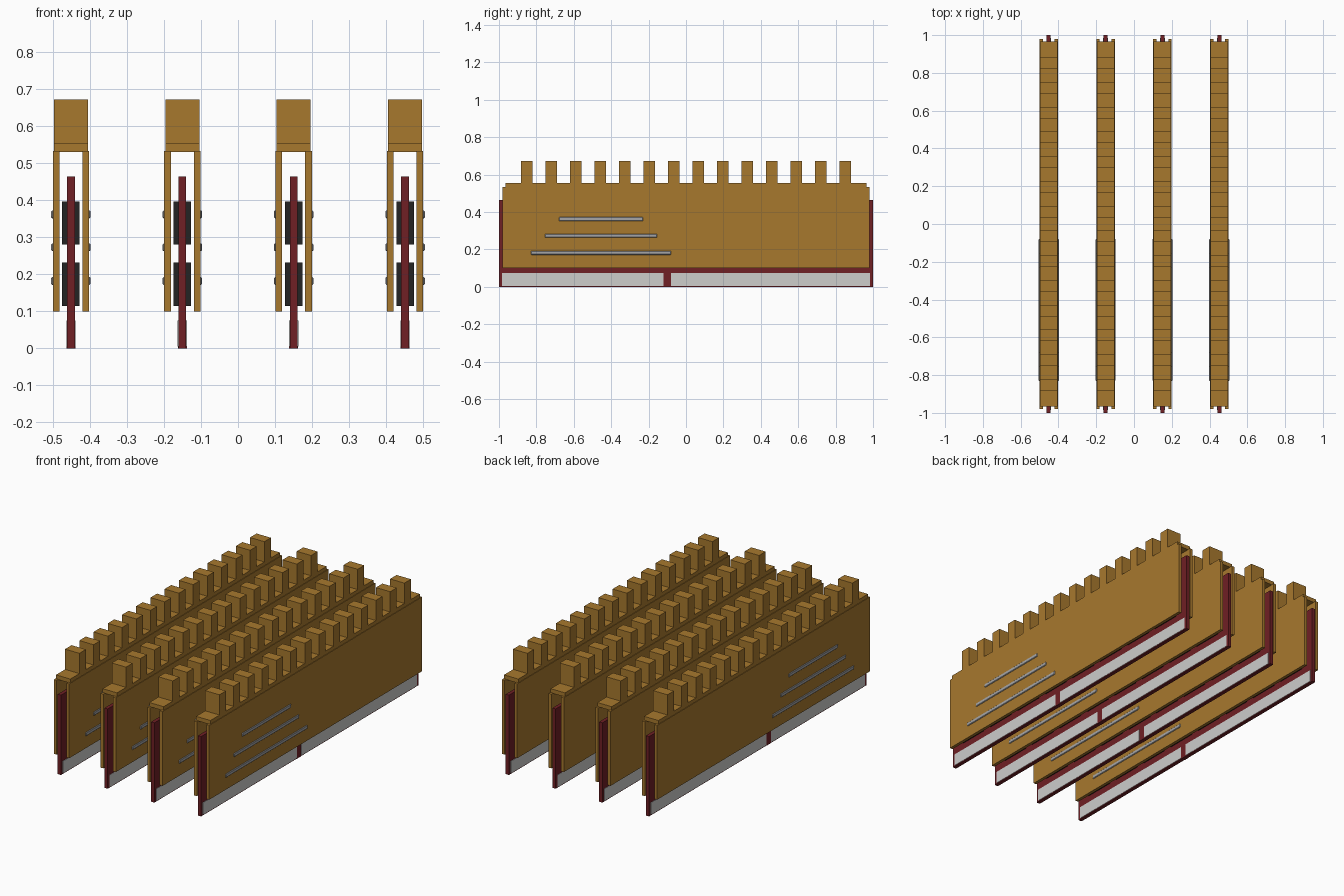
import bpy
import bmesh
from mathutils import Matrix, Vector

if "Cube" in bpy.data.objects:
    bpy.data.objects.remove(bpy.data.objects["Cube"])


def material(name, rgb):
    mat = bpy.data.materials.new(name)
    mat.use_nodes = True
    mat.diffuse_color = (*rgb, 1)
    mat.node_tree.nodes["Principled BSDF"].inputs["Base Color"].default_value = (*rgb, 1)
    return mat


GOLD = material("bronze gold", (0.39, 0.19, 0.027))
RED = material("dark red", (0.16, 0.014, 0.018))
BLACK = material("chip black", (0.017, 0.017, 0.017))
PALE = material("pale contact grey", (0.61, 0.61, 0.60))
GREY = material("bar grey", (0.38, 0.38, 0.39))


def boxes(name, mat, ranges, x, bevel=0):
    """One object made of boxes, each given as x, y and z ranges."""
    bm = bmesh.new()
    for spans in ranges:
        centre = Vector([(a + b) / 2 for a, b in spans])
        size = [b - a for a, b in spans]
        bmesh.ops.create_cube(
            bm, size=1,
            matrix=Matrix.Translation(centre) @ Matrix.Diagonal((*size, 1)))
    mesh = bpy.data.meshes.new(name)
    bm.to_mesh(mesh)
    bm.free()
    mesh.materials.append(mat)
    obj = bpy.data.objects.new(name, mesh)
    obj.location.x = x
    bpy.context.collection.objects.link(obj)
    if bevel:
        mod = obj.modifiers.new("soft edges", "BEVEL")
        mod.width = bevel
        mod.segments = 1
    return obj


def both_sides(inner, outer):
    return [(inner, outer), (-outer, -inner)]


TEETH, PITCH = 14, 0.131
CHIPS, CHIP_PITCH = 8, 0.235
BARS = [(0.362, -0.68, -0.23), (0.273, -0.755, -0.155), (0.182, -0.83, -0.08)]

for i in range(4):
    x = (i - 1.5) * 0.301

    # Circuit board with gold-finger contact strips either side of the key
    boxes("circuit_board", RED, [((-0.0105, 0.0105), (-1, 1), (0, 0.465))], x)
    boxes("board_key", RED, [((-0.012, 0.012), (-0.12, -0.08), (0, 0.075))], x)
    boxes("contacts", PALE,
          [(side, span, (0.005, 0.075))
           for side in both_sides(0.010, 0.0125)
           for span in ((-0.985, -0.12), (-0.08, 0.985))], x)

    # Two rows of memory chips on each face
    starts = [(c - (CHIPS - 1) / 2) * CHIP_PITCH for c in range(CHIPS)]
    boxes("chips", BLACK,
          [(side, (y - 0.09, y + 0.09), row)
           for side in both_sides(0.010, 0.0235)
           for y in starts
           for row in ((0.115, 0.232), (0.28, 0.397))], x)

    # Heat spreader plates, bridge and cooling teeth
    boxes("spreader_plates", GOLD,
          [(side, (-0.98, 0.98), (0.1, 0.533)) for side in both_sides(0.031, 0.049)], x)
    boxes("spreader_bridge", GOLD, [((-0.046, 0.046), (-0.965, 0.965), (0.531, 0.555))], x)
    teeth = [(t - (TEETH - 1) / 2) * PITCH for t in range(TEETH)]
    boxes("cooling_teeth", GOLD,
          [((-0.046, 0.046), (y - 0.03, y + 0.03), (0.553, 0.673)) for y in teeth], x)

    # Raised accent bars
    boxes("accent_bars", GREY,
          [(side, (y0, y1), (z - 0.0105, z + 0.0105))
           for side in both_sides(0.042, 0.0535)
           for z, y0, y1 in BARS], x, bevel=0.003)
